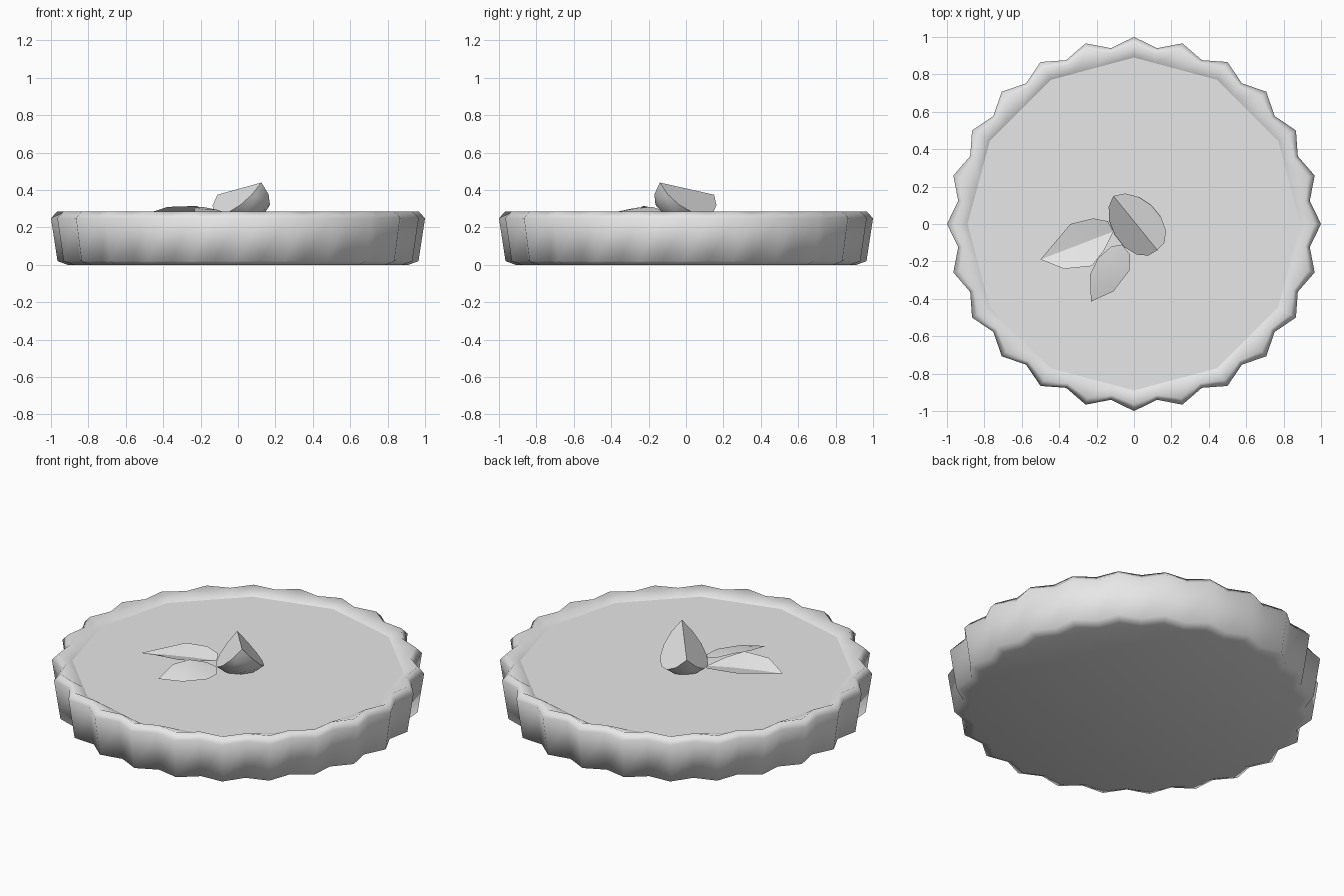
import bpy, bmesh
from math import sin, cos, pi, radians
from mathutils import Vector

cube = bpy.data.objects.get("Cube")
if cube:
    bpy.data.objects.remove(cube, do_unlink=True)

GREY = 0.8
mat = bpy.data.materials.new("pale grey")
mat.use_nodes = True
mat.diffuse_color = (GREY, GREY, GREY, 1)
bsdf = next(n for n in mat.node_tree.nodes if n.type == 'BSDF_PRINCIPLED')
bsdf.inputs["Base Color"].default_value = (GREY, GREY, GREY, 1)


def finish(bm, name, smooth=False, sharp_angle=None):
    """Turn a bmesh into a named object with the shared material."""
    mesh = bpy.data.meshes.new(name)
    bm.to_mesh(mesh)
    bm.free()
    mesh.materials.append(mat)
    obj = bpy.data.objects.new(name, mesh)
    bpy.context.collection.objects.link(obj)
    for p in mesh.polygons:
        p.use_smooth = smooth
    if sharp_angle:
        bpy.ops.object.select_all(action='DESELECT')
        obj.select_set(True)
        bpy.context.view_layer.objects.active = obj
        bpy.ops.object.shade_smooth_by_angle(angle=radians(sharp_angle))
    return obj


def polar(r, a, z):
    return Vector((r * cos(a), r * sin(a), z))


TEETH = 24
COLS = TEETH * 2
FILL_R, FILL_Z, FILL_SIDES = 0.89, 0.25, 12


# Fluted crust: rings of (tooth radius, valley radius, height)
def fill_edge_radius(a):
    step = 2 * pi / FILL_SIDES
    off = a % step - step / 2
    return FILL_R * cos(step / 2) / cos(off)


profile = [(0.91, 0.87, 0.0), (0.965, 0.915, 0.02),
           (1.0, 0.948, 0.25), (0.965, 0.922, 0.286)]
bm = bmesh.new()
angles = [2 * pi * i / COLS for i in range(COLS)]
rings = [[bm.verts.new(polar(pair[i % 2], a, z)) for i, a in enumerate(angles)]
         for *pair, z in profile]
rings.append([bm.verts.new(polar(fill_edge_radius(a), a, FILL_Z)) for a in angles])
for low, high in zip(rings, rings[1:]):
    for i in range(COLS):
        j = (i + 1) % COLS
        bm.faces.new((low[i], low[j], high[j], high[i]))
bm.faces.new(rings[0][::-1])
finish(bm, "crust", smooth=True)

# Flat twelve-sided filling
bm = bmesh.new()
bm.faces.new([bm.verts.new(polar(FILL_R, 2 * pi * i / FILL_SIDES, FILL_Z))
              for i in range(FILL_SIDES)])
finish(bm, "filling")

# Fruit wedge: two half discs meeting at a tilted ridge, rounded skin below
end_a, end_b = Vector((0.125, -0.14, 0.44)), Vector((-0.11, 0.15, 0.375))
centre = (end_a + end_b) / 2
radius = (end_a - end_b).length / 2
axis = (end_a - end_b).normalized()
side = axis.cross(Vector((0, 0, 1))).normalized()
down = axis.cross(side).normalized()
if down.z > 0:
    down.negate()
HALF, SLICES, STEPS = radians(43), 4, 7
bm = bmesh.new()
tip_a, tip_b = bm.verts.new(end_a), bm.verts.new(end_b)
arcs = []
for s in range(SLICES + 1):
    w = -HALF + 2 * HALF * s / SLICES
    out = down * cos(w) + side * sin(w)
    arc = [bm.verts.new(centre + radius * (axis * cos(t) + out * sin(t)))
           for t in (pi * k / STEPS for k in range(1, STEPS))]
    arcs.append([tip_a] + arc + [tip_b])
for p, q in zip(arcs, arcs[1:]):
    bm.faces.new((p[0], p[1], q[1]))
    bm.faces.new((p[-2], p[-1], q[-2]))
    for k in range(1, STEPS - 1):
        bm.faces.new((p[k], p[k + 1], q[k + 1], q[k]))
bm.faces.new(arcs[0])
bm.faces.new(arcs[-1][::-1])
bmesh.ops.recalc_face_normals(bm, faces=bm.faces[:])
finish(bm, "fruit_wedge", sharp_angle=40)


# Leaves: two folded halves on either side of a midrib
def leaf(name, tip, base, mid_z, left, right):
    tip, base = Vector(tip), Vector(base)
    bm = bmesh.new()
    mids = []
    for f in (0.35, 0.7):
        p = tip.lerp(base, f)
        p.z = mid_z
        mids.append(bm.verts.new(p))
    t, b = bm.verts.new(tip), bm.verts.new(base)
    for edge in (left, right):
        e = [bm.verts.new(p) for p in edge]
        faces = [bm.faces.new((t, e[0], mids[0])),
                 bm.faces.new((mids[0], e[0], e[1], mids[1])),
                 bm.faces.new((mids[1], e[1], e[2], b))]
        for fc in faces:
            fc.normal_update()
            if fc.normal.z < 0:
                fc.normal_flip()
    finish(bm, name, smooth=False, sharp_angle=15)


leaf("leaf_long", (-0.50, -0.19, 0.27), (-0.11, -0.04, 0.27), 0.275,
     [(-0.34, 0.0, 0.30), (-0.22, 0.03, 0.30), (-0.14, 0.015, 0.285)],
     [(-0.375, -0.24, 0.31), (-0.225, -0.225, 0.315), (-0.16, -0.14, 0.295)])
leaf("leaf_short", (-0.23, -0.415, 0.275), (-0.065, -0.11, 0.275), 0.295,
     [(-0.235, -0.27, 0.305), (-0.19, -0.18, 0.31), (-0.12, -0.12, 0.29)],
     [(-0.11, -0.36, 0.27), (-0.025, -0.25, 0.265), (-0.02, -0.165, 0.265)])
